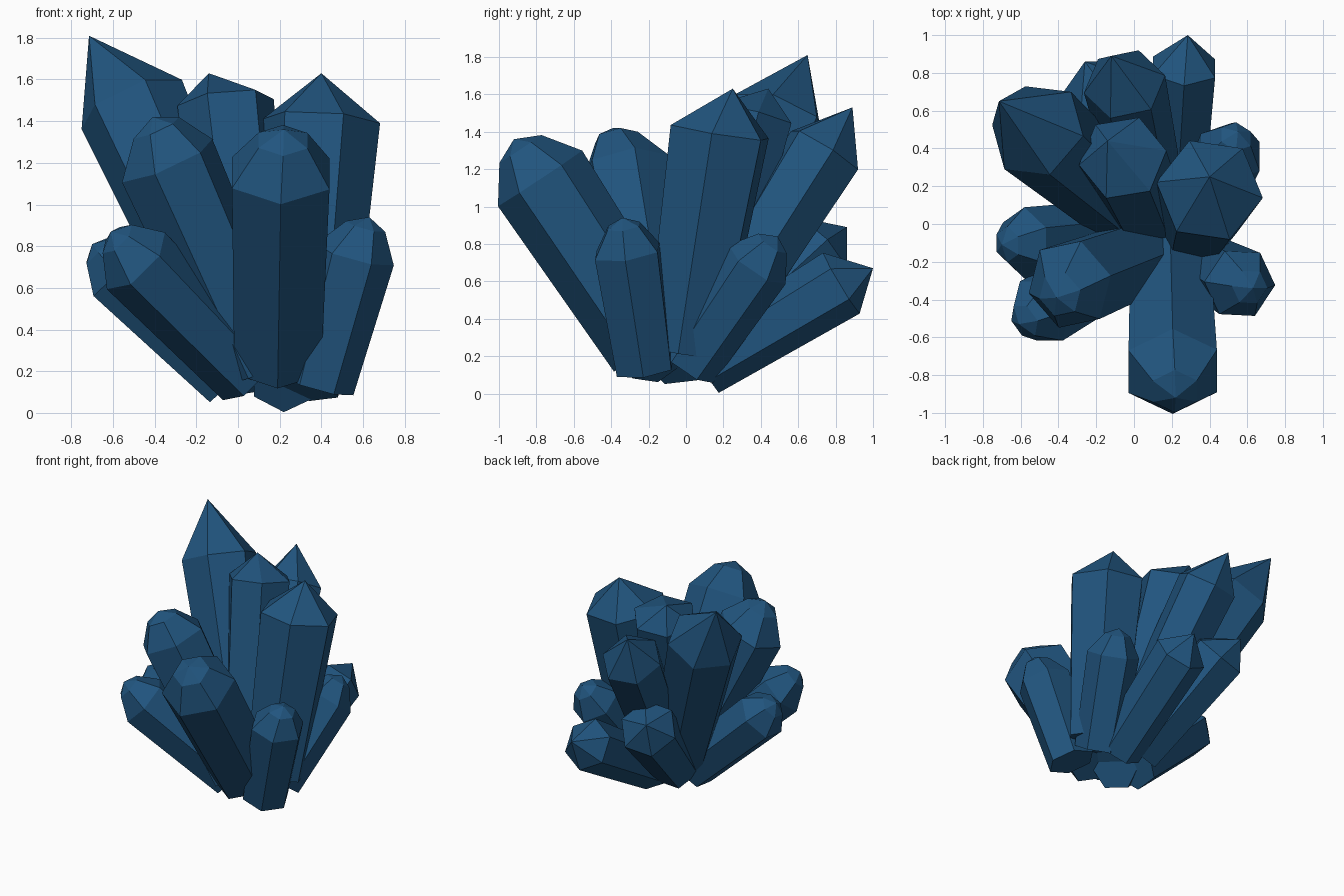
import bpy, bmesh, math
from mathutils import Vector

if "Cube" in bpy.data.objects:
    bpy.data.objects.remove(bpy.data.objects["Cube"])

mat = bpy.data.materials.new("blue_crystal")
mat.diffuse_color = (0.015, 0.09, 0.21, 1)
mat.use_nodes = True
mat.node_tree.nodes["Principled BSDF"].inputs["Base Color"].default_value = mat.diffuse_color


def crystal(name, base, shoulder, tip, r_base, r_top, phase=0, blunt=False):
    """Six-sided tapered prism from base to shoulder, closed by a pyramid tip."""
    base, shoulder, tip = Vector(base), Vector(shoulder), Vector(tip)
    axis = (shoulder - base).normalized()
    u = Vector((1, 0, 0))
    u = (u - axis * u.dot(axis)).normalized()
    v = axis.cross(u)
    bm = bmesh.new()

    def ring(center, r):
        pts = []
        for i in range(6):
            a = math.radians(phase + 60 * i)
            pts.append(bm.verts.new(center + (u * math.cos(a) + v * math.sin(a)) * r))
        return pts

    rings = [ring(base, r_base), ring(shoulder, r_top)]
    if blunt:  # extra facet ring gives a rounded-off point
        rings.append(ring(shoulder.lerp(tip, 0.75), r_top * 0.5))
    apex = bm.verts.new(tip)
    bm.faces.new(rings[0][::-1])
    for lo, hi in zip(rings, rings[1:]):
        for i in range(6):
            j = (i + 1) % 6
            bm.faces.new((lo[i], lo[j], hi[j], hi[i]))
    for i in range(6):
        bm.faces.new((rings[-1][i], rings[-1][(i + 1) % 6], apex))
    bmesh.ops.recalc_face_normals(bm, faces=bm.faces)
    me = bpy.data.meshes.new(name)
    bm.to_mesh(me)
    bm.free()
    me.materials.append(mat)
    bpy.context.collection.objects.link(bpy.data.objects.new(name, me))


# tall crystals
crystal("tall_left_crystal", (0.03, 0.03, 0.27), (-0.51, 0.495, 1.48), (-0.715, 0.65, 1.81), 0.21, 0.27, -15)
crystal("tall_middle_crystal", (0.08, 0.03, 0.22), (-0.06, 0.35, 1.49), (-0.14, 0.44, 1.63), 0.2, 0.235, 8)
crystal("tall_back_crystal", (0.1, 0.08, 0.25), (-0.05, 0.74, 1.3), (-0.12, 0.89, 1.53), 0.18, 0.22, 10)
crystal("tall_right_crystal", (0.33, -0.01, 0.22), (0.4, 0.18, 1.4), (0.4, 0.25, 1.63), 0.22, 0.285, -8)
crystal("front_crystal", (0.19, -0.185, 0.25), (0.205, -0.78, 1.15), (0.22, -0.92, 1.36), 0.24, 0.27, 30, True)
crystal("front_left_crystal", (0.1, -0.15, 0.22), (-0.34, -0.32, 1.21), (-0.41, -0.39, 1.42), 0.21, 0.245, 15, True)

# low crystals around the edge
crystal("low_front_left_crystal", (0.05, -0.15, 0.18), (-0.49, -0.46, 0.73), (-0.61, -0.53, 0.87), 0.17, 0.195, 20, True)
crystal("low_left_crystal", (-0.03, -0.04, 0.17), (-0.58, -0.1, 0.69), (-0.7, -0.11, 0.81), 0.175, 0.19, 30, True)
crystal("low_right_crystal", (0.39, -0.22, 0.13), (0.56, -0.315, 0.76), (0.63, -0.34, 0.94), 0.17, 0.195, -5, True)
crystal("low_back_right_crystal", (0.34, 0.01, 0.15), (0.51, 0.38, 0.69), (0.55, 0.49, 0.84), 0.165, 0.185, 30, True)
crystal("low_back_crystal", (0.22, 0.09, 0.145), (0.265, 0.83, 0.59), (0.285, 1.0, 0.67), 0.165, 0.19, 30)
crystal("low_back_left_crystal", (0.03, 0.08, 0.2), (-0.18, 0.72, 0.79), (-0.26, 0.86, 0.89), 0.17, 0.21, 0)
